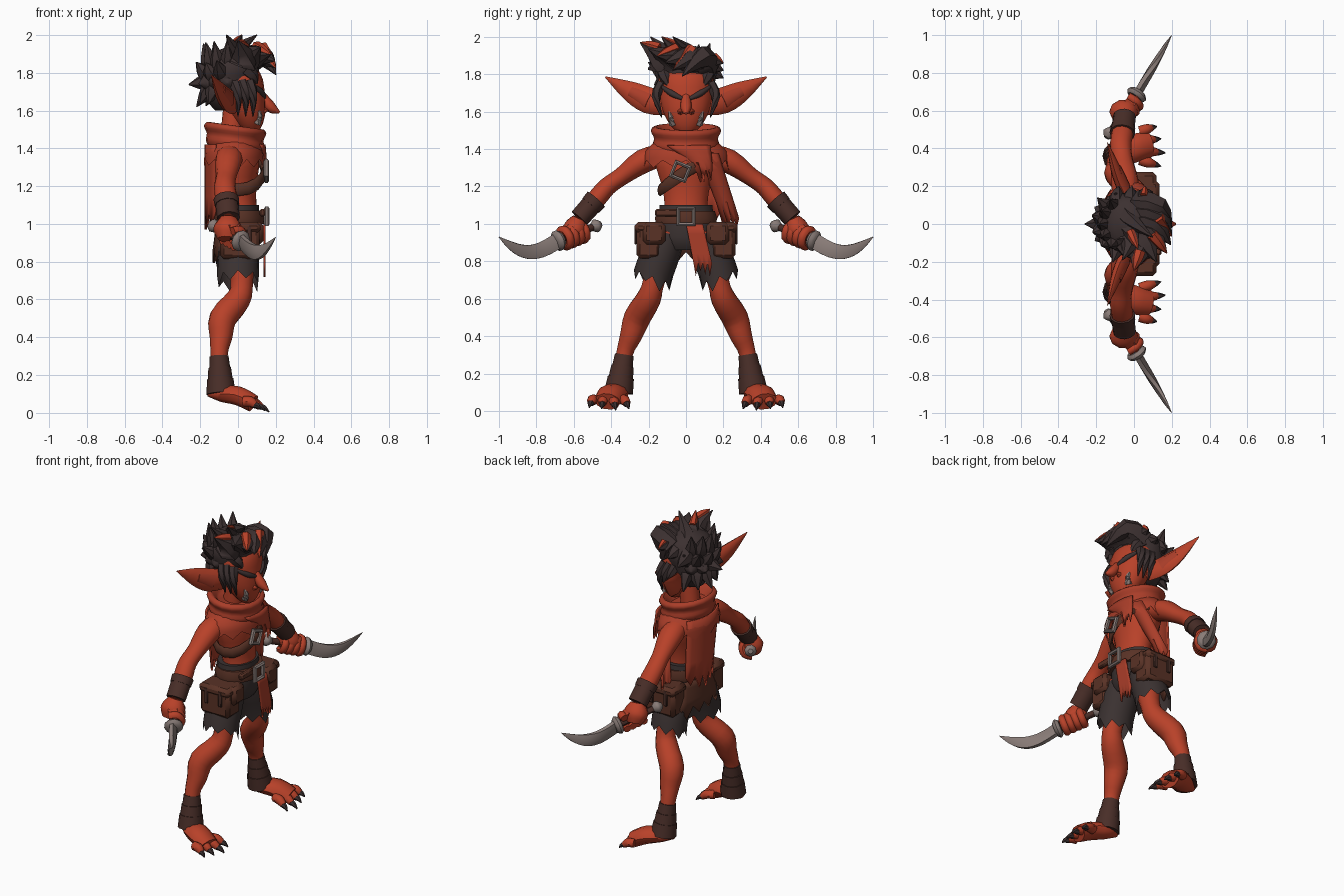
import bpy, bmesh, math, random
from math import sin, cos, pi, tau
from mathutils import Vector

random.seed(4)
if "Cube" in bpy.data.objects:
    bpy.data.objects.remove(bpy.data.objects["Cube"])


def material(name, *rgb):
    mat = bpy.data.materials.new(name)
    mat.use_nodes = True
    mat.diffuse_color = (*rgb, 1)
    mat.node_tree.nodes["Principled BSDF"].inputs["Base Color"].default_value = (*rgb, 1)
    return mat


skin = material("red skin", .48, .053, .022)
cloth = material("red cloth", .4, .047, .022)
hair = material("dark hair", .045, .03, .03)
fabric = material("charcoal fabric", .044, .032, .031)
leather = material("brown leather", .1, .032, .019)
wrap = material("dark wrap", .066, .027, .021)
metal = material("grey metal", .25, .2, .185)
forward, sideways, up = Vector((1, 0, 0)), Vector((0, 1, 0)), Vector((0, 0, 1))
parts = []


def make(name, verts, faces, mat, pair=False, thickness=0, bevel=0):
    """Create a mesh, or a left and right mirrored pair of it."""
    for prefix, side in ((("left_", 1), ("right_", -1)) if pair else (("", 1),)):
        mesh = bpy.data.meshes.new(prefix + name)
        mesh.from_pydata([(x, y * side, z) for x, y, z in verts], [], faces)
        bm = bmesh.new()
        bm.from_mesh(mesh)
        bmesh.ops.recalc_face_normals(bm, faces=bm.faces[:])
        bm.to_mesh(mesh)
        bm.free()
        mesh.materials.append(mat)
        part = bpy.data.objects.new(prefix + name, mesh)
        bpy.context.collection.objects.link(part)
        if thickness:
            solid = part.modifiers.new("thickness", "SOLIDIFY")
            solid.thickness, solid.offset = thickness, 0
        if bevel:
            part.modifiers.new("rounding", "BEVEL").width = bevel
        parts.append(part)


def smooth_rows(rows, steps):
    """Catmull-Rom interpolation of rows of numbers."""
    rows = [Vector(row) for row in rows]
    result, last = [], len(rows) - 1
    for i in range(last):
        start, end = rows[i], rows[i + 1]
        leave = (end - rows[max(i - 1, 0)]) / 2
        arrive = (rows[min(i + 2, last)] - start) / 2
        for k in range(steps):
            t = k / steps
            ease = t * t * (3 - 2 * t)
            result.append(start.lerp(end, ease) + leave * t * (1 - t)**2 - arrive * t * t * (1 - t))
    return result + [rows[-1]]


def shell(name, rings, mat, pair, hem, capped):
    """Join rings with faces; a hem makes the first ring ragged."""
    n = len(rings[0])
    if hem:
        rings[0] = [p - up * hem * (j % 2) * random.uniform(.5, 1) for j, p in enumerate(rings[0])]
    verts = [p for ring in rings for p in ring]
    faces = [(i*n + j, i*n + (j+1) % n, (i+1)*n + (j+1) % n, (i+1)*n + j)
             for i in range(len(rings) - 1) for j in range(n)]
    if capped:
        faces += [tuple(range(n)), tuple(range(len(verts) - n, len(verts)))]
    make(name, verts, faces, mat, pair)


def loft(name, profile, mat, wide=1.25, x=(0, 0), n=18, steps=3, hem=0, tilt=0):
    """Level rings from (height, radius) pairs, sliding forward from x[0] to x[1]."""
    low, high = profile[0][0], profile[-1][0]
    rings = []
    for z, r in smooth_rows(profile, steps):
        middle = x[0] + (x[1] - x[0]) * (z - low) / (high - low)
        rings.append([Vector((middle + r*cos(a), r*wide*sin(a), z - tilt*cos(a)))
                      for a in (tau * j / n for j in range(n))])
    shell(name, rings, mat, False, hem, not hem)


def sweep(name, points, radii, mat, pair=False, flat=1, n=8, steps=3, ref=forward, hem=0):
    """Oval tube along points; radius runs along ref, radius * flat across it."""
    rows = smooth_rows([(*p, r) for p, r in zip(points, radii)], steps)
    path, rings = [row.xyz for row in rows], []
    closed = (path[0] - path[-1]).length < .001
    for i, p in enumerate(path):
        before = path[i - 1] if i else (path[-2] if closed else p)
        after = path[i + 1] if p is not path[-1] else (path[1] if closed else p)
        along = (after - before).normalized()
        u = (ref - along * ref.dot(along)).normalized() * rows[i].w
        v = along.cross(u) * flat
        rings.append([p + u * cos(tau * j / n) + v * sin(tau * j / n) for j in range(n)])
    shell(name, rings, mat, pair, hem, not (closed or hem))


def spike(name, base, mid, tip, r, mat, pair=False, ref=Vector((.3, .2, 1))):
    sweep(name, (base, mid, tip), (r, r * .8, .003), mat, pair, n=6, ref=ref)


def sheet(name, x, top, low, mat, rag=.06, bulge=0, rows=5, cols=9):
    """Ragged hanging cloth; x, top and low give its upper and lower edges."""
    verts = []
    for i in range(rows):
        t = i / (rows - 1)
        start, end, z = Vector(top).lerp(Vector(low), t)
        for j in range(cols):
            s = j / (cols - 1)
            drop = rag * (j % 2) * random.uniform(.6, 1.3) if t == 1 else 0
            verts.append((x[0] + (x[1] - x[0])*t + bulge*(2*s - 1)**2, start + (end - start)*s, z - drop))
    faces = [(i*cols + j, i*cols + j + 1, (i+1)*cols + j + 1, (i+1)*cols + j)
             for i in range(rows - 1) for j in range(cols - 1)]
    make(name, verts, faces, mat, thickness=.012)


def box(name, centre, size, mat, pair=False, bevel=.02):
    bm = bmesh.new()
    bmesh.ops.create_cube(bm, size=1)
    verts = [[c + a * b for a, b, c in zip(v.co, size, centre)] for v in bm.verts]
    faces = [[v.index for v in f.verts] for f in bm.faces]
    bm.free()
    make(name, verts, faces, mat, pair, bevel=bevel)


def buckle(name, centre, size, turn):
    corners = [tau * k / 4 + turn for k in range(5)]
    sweep(name, [Vector(centre) + size * (sideways*cos(a) + up*sin(a)) for a in corners],
          [.015] * 5, metal, steps=1, n=6)


# Torso and neck
loft("torso", [(1, .1), (1.1, .09), (1.2, .1), (1.35, .13), (1.45, .08)], skin, 1.3, (.02, -.03))
loft("neck", [(1.4, .06), (1.6, .06)], skin, 1, (-.04, -.02))

# Legs and ankle wraps
hip, thigh, knee = Vector((0, .1, .95)), Vector((.02, .17, .7)), Vector((0, .2, .6))
calf, ankle, heel = Vector((-.08, .26, .5)), Vector((-.1, .33, .3)), Vector((-.09, .36, .1))
sweep("leg", (hip, thigh, knee, calf, calf.lerp(ankle, .5), ankle, heel),
      (.1, .06, .067, .073, .06, .045, .05), skin, True, n=14)
for i in range(3):
    r = .05 + .01 * i
    sweep(f"ankle_wrap_{i}", (ankle.lerp(heel, i * .3), ankle.lerp(heel, i * .3 + .4)),
          (r, r + .007), wrap, True, n=12)

# Feet: splayed toes with claws
sweep("foot", ((-.16, .35, .1), heel, (0, .4, .09), (.08, .42, .05)), (.02, .06, .075, .07),
      skin, True, .7, 10, ref=sideways)
for i in range(4):
    root = Vector((.03, .34 + .05 * i, .06))
    heading = Vector((1, i * .2 - .3, -.3)) * (.09 - .015 * abs(i - 1))
    sweep(f"toe_{i}", (root, root + heading * .6 + up * .01, root + heading), (.028, .028, .02),
          skin, True, ref=sideways)
    spike(f"toe_claw_{i}", root + heading * .9, root + heading * 1.2, root + heading * 1.5 - up * .015,
          .019, hair, True, sideways)

# Shorts, belt and pouches
loft("shorts_hips", [(.86, .09), (.93, .12), (1.1, .11)], fabric, 1.3)
sweep("shorts_leg", ((0, .18, .72), (0, .13, .86), hip), (.11, .11, .1), fabric, True, .95, 16, hem=.07)
loft("belt", [(1, .13), (1.03, .135), (1.07, .125)], leather, x=(.01, .01), steps=1)
buckle("belt_buckle", (.152, 0, 1.04), .06, pi / 4)
box("belt_end", (.13, -.1, 1.06), (.03, .13, .04), leather, bevel=.008)
pouch = Vector((.01, .2, .91))
box("pouch", pouch, (.21, .13, .19), leather, True)
box("pouch_flap", pouch + up * .07, (.22, .15, .06), leather, True)
box("front_pouch", pouch + Vector((.08, -.03, .04)), (.09, .12, .12), leather, True)
for x in (-.05, .05):
    box("pouch_strap", pouch + Vector((x, .07, .03)), (.025, .012, .1), wrap, True, .004)
sheet("front_cloth", (.14, .14), (0, .09, 1), (.04, .14, .79), cloth)
sheet("back_leather_flap", (-.11, -.13), (-.15, .15, 1), (-.2, .2, .85), leather, bulge=.04)

# Chest strap with buckle
turns = [tau * k / 16 for k in range(17)]
sweep("chest_strap", [(.137 * cos(a), .155 * (1 + .1 * sin(a)) * sin(a), 1.28 + .1 * sin(a)) for a in turns],
      [.033] * len(turns), leather, flat=.4, steps=1, ref=up)
buckle("chest_buckle", (.15, -.03, 1.28), .055, .4)

# Scarf, mantle and cape
loft("scarf", [(1.37, .13), (1.42, .155), (1.46, .15), (1.5, .165), (1.52, .14), (1.47, .1)],
     cloth, 1.15, (-.015, -.015), tilt=.02)
loft("mantle", [(1.34, .16), (1.39, .15), (1.45, .11)], cloth, 1.45, (-.02, -.02), n=22, hem=.06)
sheet("cape", (-.17, -.17), (-.16, .16, 1.42), (-.1, .18, 1.06), cloth, rag=.08, bulge=.05, cols=11)
sheet("scarf_tail", (.11, 0), (.06, .17, 1.38), (.2, .28, 1.03), cloth, bulge=-.03)
sheet("chest_drape", (.14, .15), (-.1, .13, 1.42), (.07, .14, 1.3), cloth, bulge=-.02)

# Arms, bracers and hands
shoulder, deltoid = Vector((-.04, .12, 1.37)), Vector((-.05, .23, 1.335))
elbow, wrist, fist = Vector((-.07, .42, 1.2)), Vector((-.05, .57, 1.03)), Vector((-.055, .6, .96))
sweep("arm", (shoulder, deltoid, deltoid.lerp(elbow, .6), elbow, elbow.lerp(wrist, .4), wrist),
      (.065, .073, .055, .056, .058, .045), skin, True, .88, 12)
sweep("bracer", (elbow.lerp(wrist, .45), wrist), (.062, .06), wrap, True, .9, 12)
sweep("bracer_cuff", (elbow.lerp(wrist, .4), elbow.lerp(wrist, .6)), (.068, .065), wrap, True, .9, 12)
sweep("palm", (wrist, wrist.lerp(fist, .5), fist, wrist.lerp(fist, 1.6)), (.045, .07, .075, .05),
      skin, True, .85, 10)

# Curved knives gripped by fingers
pommel, guard, tip = Vector((-.13, .48, .99)), Vector((.015, .685, .91)), Vector((.2, 1, .93))
axis = (guard - pommel).normalized()
outward = (forward - axis * axis.x).normalized()
downward = axis.cross(outward)
for i in range(4):
    centre = pommel.lerp(guard, .4 + .14 * i)
    curl = [centre + .048 * (outward * cos(a) + downward * sin(a)) for a in range(-2, 3)]
    sweep(f"finger_{i}", curl, [.023] * len(curl), skin, True, ref=axis)
spike("thumb", wrist.lerp(guard, .2), wrist.lerp(guard, .6) + forward * .02, guard + up * .04, .028, skin, True)
sweep("knife_handle", (pommel, guard), (.02, .02), wrap, True)
sweep("knife_pommel", (pommel - axis * .03, pommel, pommel + axis * .03), (.015, .037, .02), metal, True)
sweep("knife_guard", (guard - axis * .02, guard, guard + axis * .02), (.045, .058, .04), metal, True, n=10)
steps = [k / 6 for k in range(7)]
sweep("knife_blade", [guard.lerp(tip, t) - up * .07 * sin(pi * t) for t in steps],
      [.022 * (1 - t**3) + .001 for t in steps], metal, True, 2.1, 6)

# Head and ears
loft("head", [(1.49, .04), (1.53, .07), (1.6, .1), (1.7, .117), (1.8, .115), (1.9, .04)],
     skin, 1.24, (.07, -.02))
ear = [Vector(p) for p in ((-.02, .1, 1.64), (-.06, .2, 1.66), (-.1, .3, 1.71), (-.14, .43, 1.785))]
sweep("ear", ear, (.03, .035, .027, .002), skin, True, 2)
sweep("inner_ear", [p + forward * .025 for p in ear[1:3]], (.015, .008), cloth, True, 3)

# Face
sweep("nose", ((.11, 0, 1.7), (.17, 0, 1.62), (.22, 0, 1.59)), (.02, .03, .006), skin)
spike("nostril", (.12, .02, 1.6), (.14, .03, 1.6), (.16, .03, 1.6), .022, skin, True)
sweep("brow", ((.14, .02, 1.67), (.12, .08, 1.7), (.06, .15, 1.75)), (.01, .017, .004), hair, True)
sweep("eye", ((.125, .04, 1.65), (.11, .07, 1.66), (.09, .1, 1.67)), (.003, .011, .003), wrap, True)
sweep("mouth", ((.1, -.06, 1.54), (.125, 0, 1.55), (.1, .06, 1.54)), (.005, .007, .005), wrap)
spike("tusk", (.1, .07, 1.53), (.115, .08, 1.57), (.105, .09, 1.61), .02, metal, True)

# Hair cap with rows of spikes down the back
loft("hair_cap", [(1.6, .06), (1.66, .115), (1.76, .14), (1.83, .145), (1.9, .11), (1.94, .03)],
     hair, 1.13, (-.06, -.02))
crown = Vector((-.045, 0, 1.77))
for row in range(4):
    rise = row * .4 - .55
    for j in range(6):
        turn = pi + (j - 2.5 + row % 2 / 2) * .5
        ray = Vector((cos(turn) * cos(rise), sin(turn) * cos(rise), sin(rise)))
        end = crown + ray * random.uniform(.17, .22) + up * .04 * (row - 1)
        spike(f"back_spike_{row}_{j}", crown + ray * .09, crown + ray * .14, end, .058, hair)

# Sideburns and forehead locks
for i in range(3):
    x = .04 * i - .02
    spike(f"sideburn_{i}", (x, .13, 1.75), (x + .02, .16, 1.68), (x + .02, .13, 1.57), .03, hair, True)
spike("forehead_lock", (.04, .12, 1.82), (.08, .11, 1.78), (.1, .09, 1.73), .04, hair, True)


def lock(name, base, mid, end, r, streaked):
    base, mid, end = Vector(base), Vector(mid), Vector(end)
    spike(name, base, mid, end, r, hair)
    if streaked:
        spike(name + "_red_streak", mid + up * r * .6, mid.lerp(end, .5) + up * r * .3, end, r * .4, skin)


# Swept crest, drooping in front and rising to the right
for i in range(6):
    t, y = i / 5, .1 - .045 * i
    lock(f"crest_lock_{i}", (.02, y, 1.84), (.13 - .1 * t * t, y - .02, 1.89),
         (.2 * (1 - t**4), y - .12, 1.79 + .18 * t), .08, i % 2)
for i in range(3):
    y = .06 - .06 * i
    lock(f"top_lock_{i}", (-.06, y, 1.86), (-.02, y - .04, 1.91), (.1 - .08 * i, y - .13, 2), .06, i == 1)
    lock(f"left_curl_{i}", (.05 - .07 * i, .1, 1.84), (.05 - .07 * i, .15, 1.87 - .03 * i),
         (.06 - .07 * i, .2, 1.86 - .04 * i), .05, i == 0)

# Smooth shading with sharp edges kept
for other in bpy.context.selected_objects:
    other.select_set(False)
for part in parts:
    part.select_set(True)
bpy.context.view_layer.objects.active = parts[0]
bpy.ops.object.shade_smooth_by_angle(angle=math.radians(45))
